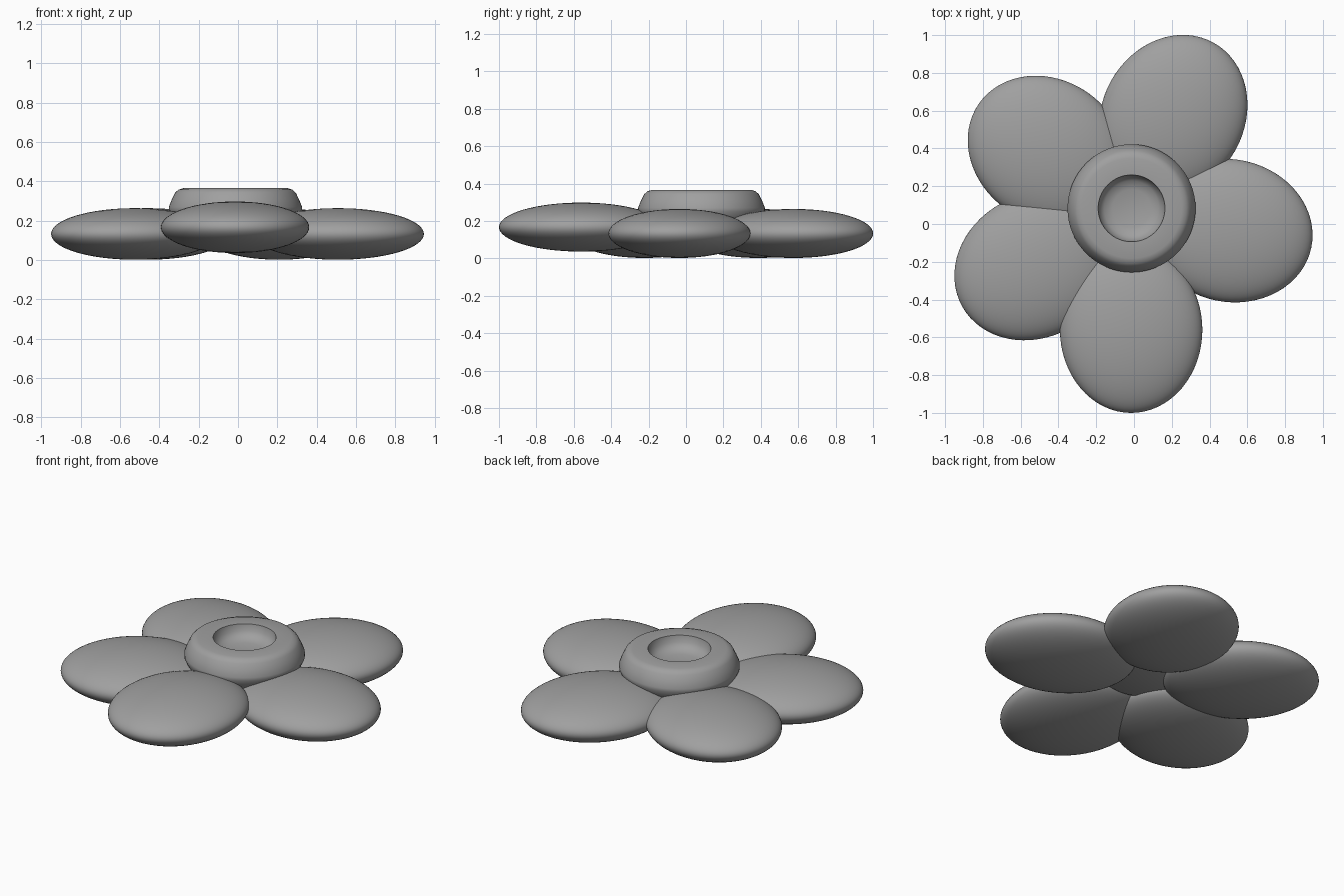
import bpy
import math

cube = bpy.data.objects.get("Cube")
if cube:
    bpy.data.objects.remove(cube, do_unlink=True)

grey = bpy.data.materials.new("plain grey")
grey.use_nodes = True
colour = (0.35, 0.35, 0.35, 1)
grey.diffuse_color = colour
grey.node_tree.nodes["Principled BSDF"].inputs["Base Color"].default_value = colour


def petal(name, x, y, z, angle):
    """A flattened ellipsoid whose long axis points outward."""
    bpy.ops.mesh.primitive_uv_sphere_add(segments=64, ring_count=32, radius=1)
    ob = bpy.context.object
    ob.name = name
    ob.scale = (0.44, 0.377, 0.131)
    ob.location = (x, y, z)
    ob.rotation_euler.z = math.radians(angle)
    ob.data.materials.append(grey)
    bpy.ops.object.shade_smooth()


# Five petals, the front one raised a little
petal("front_petal", -0.015, -0.56, 0.167, -90)
petal("left_petal", 0.508, -0.035, 0.133, -12)
petal("back_left_petal", 0.208, 0.575, 0.133, 61)
petal("back_right_petal", -0.46, 0.386, 0.133, 145)
petal("right_petal", -0.525, -0.223, 0.133, 209)

# Hub: a lathed profile with a rounded shoulder and a dished top
profile = [(0, 0.28), (0.1, 0.283), (0.145, 0.297), (0.17, 0.325), (0.177, 0.365),
           (0.265, 0.366), (0.29, 0.358), (0.307, 0.342), (0.325, 0.305),
           (0.339, 0.27), (0.339, 0.25), (0.325, 0.22), (0.29, 0.16), (0.22, 0.12), (0, 0.11)]
STEPS = 64
verts, faces = [], []
for r, z in profile:
    for i in range(STEPS):
        a = 2 * math.pi * i / STEPS
        verts.append((r * math.cos(a), r * math.sin(a), z))
for j in range(len(profile) - 1):
    for i in range(STEPS):
        k = (i + 1) % STEPS
        faces.append((j * STEPS + i, (j + 1) * STEPS + i, (j + 1) * STEPS + k, j * STEPS + k))
mesh = bpy.data.meshes.new("hub")
mesh.from_pydata(verts, [], faces)
hub = bpy.data.objects.new("hub", mesh)
bpy.context.collection.objects.link(hub)
hub.location = (-0.013, 0.083, 0)
mesh.materials.append(grey)

# Weld the poles, face outward and smooth all but the rim
bpy.ops.object.select_all(action='DESELECT')
bpy.context.view_layer.objects.active = hub
hub.select_set(True)
bpy.ops.object.mode_set(mode='EDIT')
bpy.ops.mesh.select_all(action='SELECT')
bpy.ops.mesh.remove_doubles(threshold=0.0001)
bpy.ops.mesh.normals_make_consistent(inside=False)
bpy.ops.object.mode_set(mode='OBJECT')
bpy.ops.object.shade_smooth_by_angle(angle=math.radians(50))
